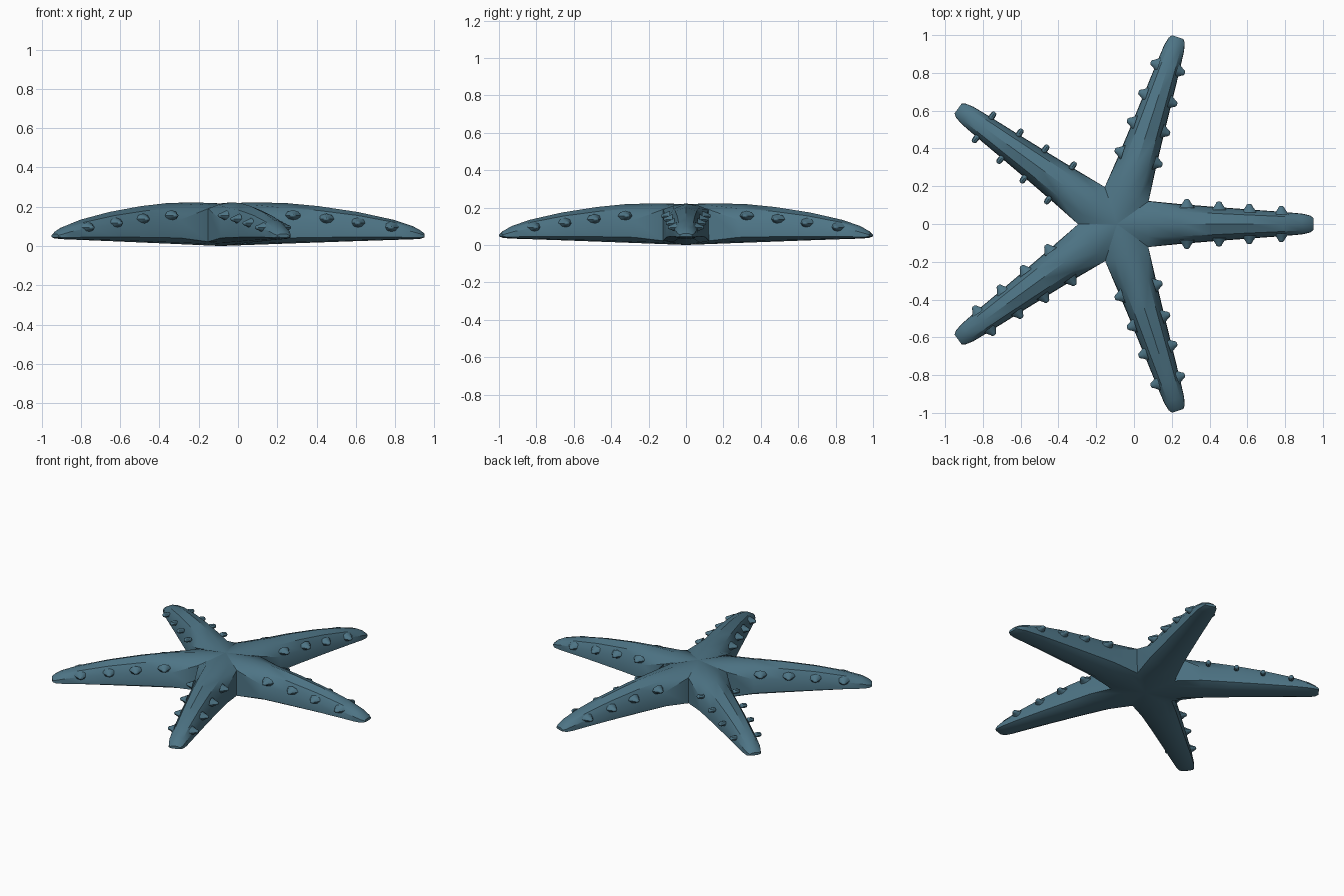
import bpy, bmesh, math
from mathutils import Vector, Matrix

if "Cube" in bpy.data.objects:
    bpy.data.objects.remove(bpy.data.objects["Cube"])

CX = -0.09
mat = bpy.data.materials.new("teal_skin")
mat.diffuse_color = (0.075, 0.175, 0.235, 1)
mat.use_nodes = True
mat.node_tree.nodes["Principled BSDF"].inputs["Base Color"].default_value = mat.diffuse_color

# stations along an arm: distance, half width, bottom z, top z
STATIONS = [(0.166, 0.122, 0.006, 0.222), (0.33, 0.106, 0.012, 0.219),
            (0.50, 0.092, 0.018, 0.203), (0.70, 0.077, 0.025, 0.173),
            (0.88, 0.064, 0.031, 0.134), (0.98, 0.055, 0.034, 0.101),
            (1.022, 0.045, 0.037, 0.078), (1.04, 0.032, 0.044, 0.062)]


def section(w, zb, zt):
    """Ten-sided arm cross-section, from the bottom middle round."""
    h = zt - zb
    half = [(0.62 * w, zb + 0.03 * h), (w, zb + 0.14 * h),
            (0.97 * w, zb + 0.58 * h), (0.62 * w, zb + 0.88 * h)]
    return ([(0, zb)] + half + [(0, zt)] + [(-y, z) for y, z in reversed(half)])


def arm_frame(i):
    return Matrix.Translation((CX, 0, 0)) @ Matrix.Rotation(math.radians(72 * i), 4, 'Z')


def finish(bm, name, angle):
    bmesh.ops.recalc_face_normals(bm, faces=bm.faces)
    me = bpy.data.meshes.new(name)
    bm.to_mesh(me)
    bm.free()
    me.materials.append(mat)
    ob = bpy.data.objects.new(name, me)
    bpy.context.collection.objects.link(ob)
    bpy.ops.object.select_all(action='DESELECT')
    ob.select_set(True)
    bpy.context.view_layer.objects.active = ob
    bpy.ops.object.shade_smooth_by_angle(angle=math.radians(angle))
    return ob


# body: five lofted arms joined at a central hub
bm = bmesh.new()
for i in range(5):
    M = arm_frame(i)
    rings = []
    for k, (s, w, zb, zt) in enumerate(STATIONS):
        pts = section(w, zb, zt)
        if k == 0:  # vertical valley edge shared with the next arm
            pts[2], pts[8] = (w, 0.022), (-w, 0.022)
            pts[3], pts[7] = (w, 0.19), (-w, 0.19)
            pts[4], pts[6] = (0.55 * w, 0.21), (-0.55 * w, 0.21)
        rings.append([bm.verts.new(M @ Vector((s, y, z))) for y, z in pts])
    for a, b in zip(rings, rings[1:]):
        for j in range(10):
            n = (j + 1) % 10
            bm.faces.new((a[j], a[n], b[n], b[j]))
    bm.faces.new(rings[-1])
    top = bm.verts.new((CX, 0, 0.217))
    bot = bm.verts.new((CX, 0, 0.0))
    r = rings[0]
    for j in range(3, 7):
        bm.faces.new((r[j], r[j + 1], top))
    for j in (8, 9, 0, 1):
        bm.faces.new((r[j], r[(j + 1) % 10], bot))
bmesh.ops.remove_doubles(bm, verts=bm.verts, dist=0.004)
finish(bm, "starfish_body", 32)


def lathe(bm, M, profile, n=8):
    """Closed spike around local z from (radius, height) pairs."""
    rings = [[bm.verts.new(M @ Vector((r * math.cos(2 * math.pi * k / n),
                                       r * math.sin(2 * math.pi * k / n), h)))
              for k in range(n)] for r, h in profile]
    for a, b in zip(rings, rings[1:]):
        for k in range(n):
            bm.faces.new((a[k], a[(k + 1) % n], b[(k + 1) % n], b[k]))
    bm.faces.new(rings[0])
    bm.faces.new(rings[-1])


# side spikes: flared bumps on four arms, separate round pegs on the fifth
SPOTS = [(0.37, 0.100, 0.155), (0.54, 0.087, 0.137), (0.70, 0.075, 0.116), (0.87, 0.063, 0.094)]
BUMP = [(0.040, -0.014), (0.028, 0.004), (0.018, 0.018), (0.014, 0.027), (0.007, 0.032)]
PEG = [(0.008, -0.018), (0.014, -0.012), (0.016, 0.0), (0.015, 0.016), (0.011, 0.025), (0.005, 0.028)]
bumps, pegs = bmesh.new(), bmesh.new()
for i in range(5):
    for s, y, z in SPOTS:
        for side in (-1, 1):
            peg = i == 2
            M = (arm_frame(i) @ Matrix.Translation((s, side * (y + (0.008 if peg else 0)), z))
                 @ Matrix.Rotation(-side * math.pi / 2, 4, 'X'))
            if not peg:  # squash the bump vertically
                M = M @ Matrix.Diagonal((1, 0.7, 1, 1))
            lathe(pegs if peg else bumps, M, PEG if peg else BUMP)
finish(bumps, "arm_spikes", 40)
finish(pegs, "arm_pegs", 40)
